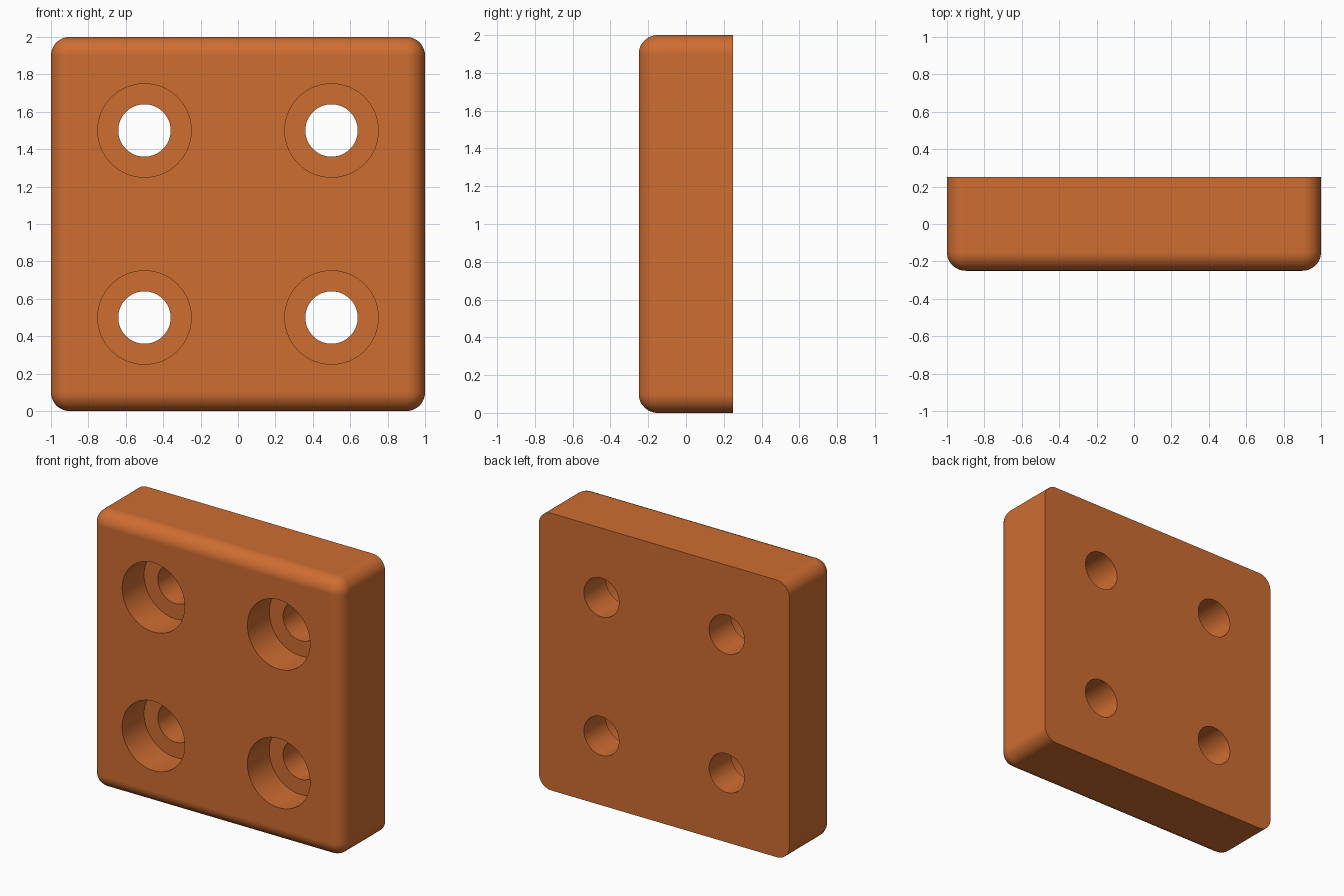
import bpy, bmesh, math
from mathutils import Matrix, Vector

if "Cube" in bpy.data.objects:
    bpy.data.objects.remove(bpy.data.objects["Cube"])

WIDTH, DEPTH, FILLET = 2.0, 0.5, 0.1
BORE_RADIUS, BORE_FLOOR = 0.25, 0.0
HOLE_RADIUS = 0.14

orange = bpy.data.materials.new("orange")
orange.diffuse_color = (0.62, 0.153, 0.031, 1.0)
orange.use_nodes = True
orange.node_tree.nodes["Principled BSDF"].inputs["Base Color"].default_value = orange.diffuse_color


def make_object(name, bm):
    mesh = bpy.data.meshes.new(name)
    bm.to_mesh(mesh)
    bm.free()
    mesh.materials.append(orange)
    obj = bpy.data.objects.new(name, mesh)
    bpy.context.collection.objects.link(obj)
    return obj


def cylinder_set(name, radius, y0, y1):
    """Four cylinders along y, one per bolt position."""
    bm = bmesh.new()
    for x in (-0.5, 0.5):
        for z in (0.5, 1.5):
            bmesh.ops.create_cone(
                bm, cap_ends=True, segments=64, radius1=radius, radius2=radius, depth=y1 - y0,
                matrix=Matrix.Translation((x, (y0 + y1) / 2, z)) @ Matrix.Rotation(math.pi / 2, 4, 'X'))
    obj = make_object(name, bm)
    obj.hide_render = True
    return obj


# Block: rounded on the front rim and the four corners, sharp at the flat back
bm = bmesh.new()
bmesh.ops.create_cube(bm, size=1.0, matrix=Matrix.Translation((0, 0, WIDTH / 2))
                      @ Matrix.Diagonal(Vector((WIDTH, DEPTH, WIDTH, 1))))
rounded = [e for e in bm.edges if min(v.co.y for v in e.verts) < 0]
bmesh.ops.bevel(bm, geom=rounded, offset=FILLET, segments=12, profile=0.5,
                affect='EDGES', clamp_overlap=True)
plate = make_object("mounting_plate", bm)

# Counterbores and through holes
cutters = [cylinder_set("counterbore_cutter", BORE_RADIUS, -0.4, BORE_FLOOR),
           cylinder_set("through_hole_cutter", HOLE_RADIUS, -0.5, 0.5)]
bpy.context.view_layer.objects.active = plate
plate.select_set(True)
for cutter in cutters:
    cut = plate.modifiers.new(cutter.name, 'BOOLEAN')
    cut.operation = 'DIFFERENCE'
    cut.solver = 'EXACT'
    cut.object = cutter
    bpy.ops.object.modifier_apply(modifier=cut.name)
    bpy.data.objects.remove(cutter)

# Smooth fillets and bores, flat main faces
bpy.ops.object.select_all(action='DESELECT')
plate.select_set(True)
bpy.ops.object.shade_smooth_by_angle(angle=math.radians(30))
weighted = plate.modifiers.new("flat_face_normals", 'WEIGHTED_NORMAL')
weighted.keep_sharp = True
